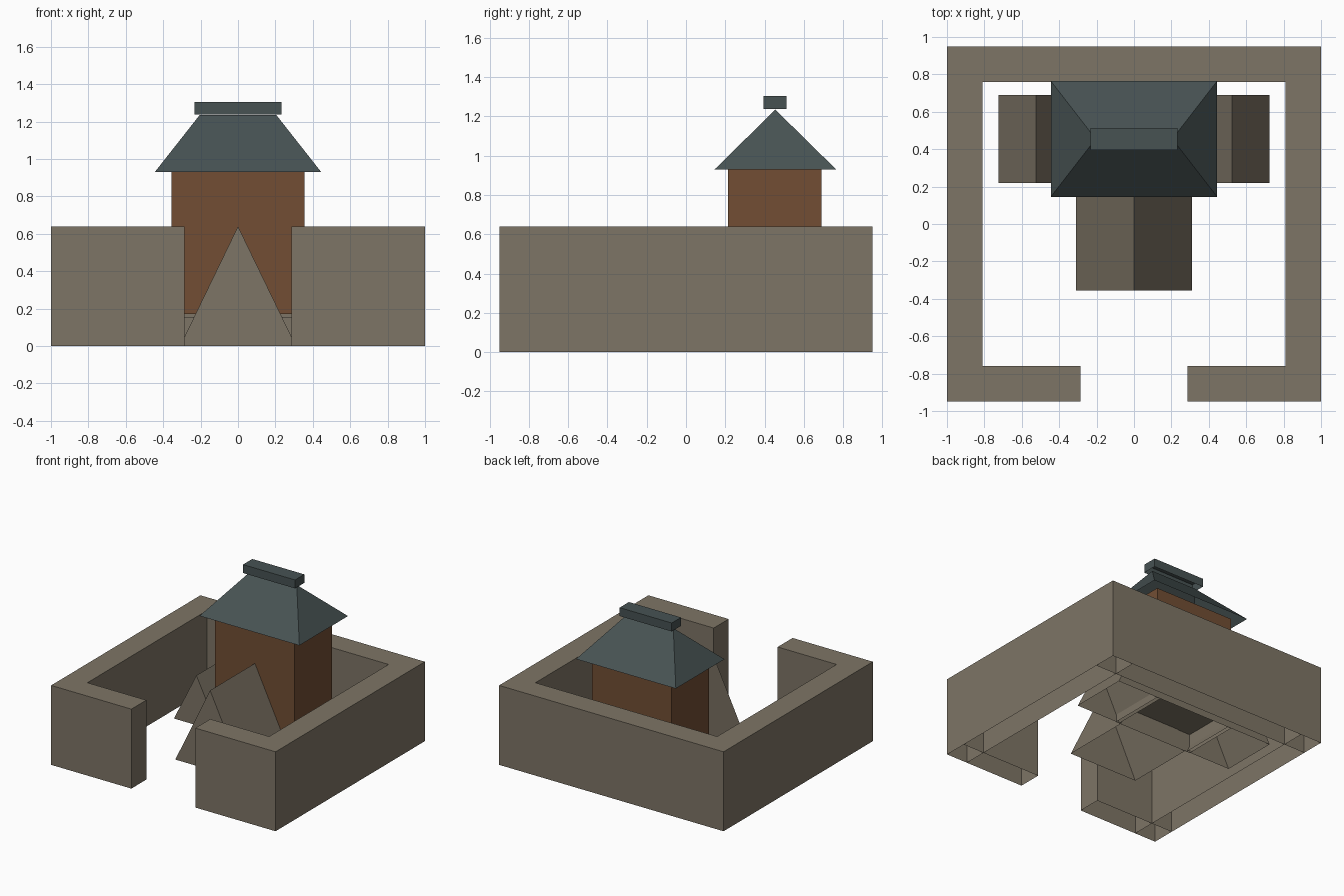
import bpy

if "Cube" in bpy.data.objects:
    bpy.data.objects.remove(bpy.data.objects["Cube"])


def material(name, rgb):
    m = bpy.data.materials.new(name)
    m.diffuse_color = (*rgb, 1)
    m.use_nodes = True
    m.node_tree.nodes["Principled BSDF"].inputs["Base Color"].default_value = m.diffuse_color
    return m


stone = material("stone", (0.208, 0.178, 0.132))
wood = material("brown_wood", (0.168, 0.076, 0.034))
slate = material("slate", (0.063, 0.085, 0.086))


def make(name, verts, faces, mat):
    me = bpy.data.meshes.new(name)
    me.from_pydata(verts, [], faces)
    me.materials.append(mat)
    ob = bpy.data.objects.new(name, me)
    bpy.context.collection.objects.link(ob)
    return ob


def box(name, x0, x1, y0, y1, z0, z1, mat):
    """Box without an underside."""
    v = [(x, y, z) for z in (z0, z1) for x, y in ((x0, y0), (x1, y0), (x1, y1), (x0, y1))]
    f = [(i, (i + 1) % 4, (i + 1) % 4 + 4, i + 4) for i in range(4)] + [(4, 5, 6, 7)]
    return make(name, v, f, mat)


def ridged(name, x0, x1, y0, y1, z0, z1, ridge, mat):
    """Rectangle rising to a ridge line, open below."""
    v = [(x0, y0, z0), (x1, y0, z0), (x1, y1, z0), (x0, y1, z0)]
    v += [(*p, z1) for p in ridge]
    return v, mat, name


def gable(name, cx, half, y0, y1, h):
    """Triangular tent running along y, open below."""
    v = [(cx + d, y, z) for y in (y0, y1) for d, z in ((-half, 0), (half, 0), (0, h))]
    return make(name, v, [(0, 1, 2), (3, 5, 4), (1, 4, 5, 2), (0, 2, 5, 3)], stone)


# Enclosing walls with a front gateway
box("back_wall", -1, 1, 0.76, 0.95, 0, 0.64, stone)
box("left_wall", -1, -0.81, -0.95, 0.95, 0, 0.64, stone)
box("right_wall", 0.81, 1, -0.95, 0.95, 0, 0.64, stone)
box("front_left_wall", -1, -0.285, -0.95, -0.76, 0, 0.64, stone)
box("front_right_wall", 0.285, 1, -0.95, -0.76, 0, 0.64, stone)

# Tented buttresses around the tower
gable("front_ramp", 0, 0.31, -0.355, 0.22, 0.64)
gable("left_ramp", -0.525, 0.2, 0.22, 0.69, 0.40)
gable("right_ramp", 0.525, 0.2, 0.22, 0.69, 0.40)

# Tower on its low plinth
box("plinth", -0.355, 0.355, 0.215, 0.69, 0, 0.155, stone)
box("tower", -0.355, 0.355, 0.215, 0.69, 0.17, 0.93, wood)

# Hipped roof and ridge cap
roof = [(-0.445, 0.145, 0.93), (0.445, 0.145, 0.93), (0.445, 0.765, 0.93), (-0.445, 0.765, 0.93),
        (-0.205, 0.455, 1.235), (0.205, 0.455, 1.235)]
make("roof", roof, [(0, 1, 5, 4), (1, 2, 5), (2, 3, 4, 5), (3, 0, 4)], slate)
box("ridge_cap", -0.232, 0.232, 0.395, 0.513, 1.237, 1.305, slate)
